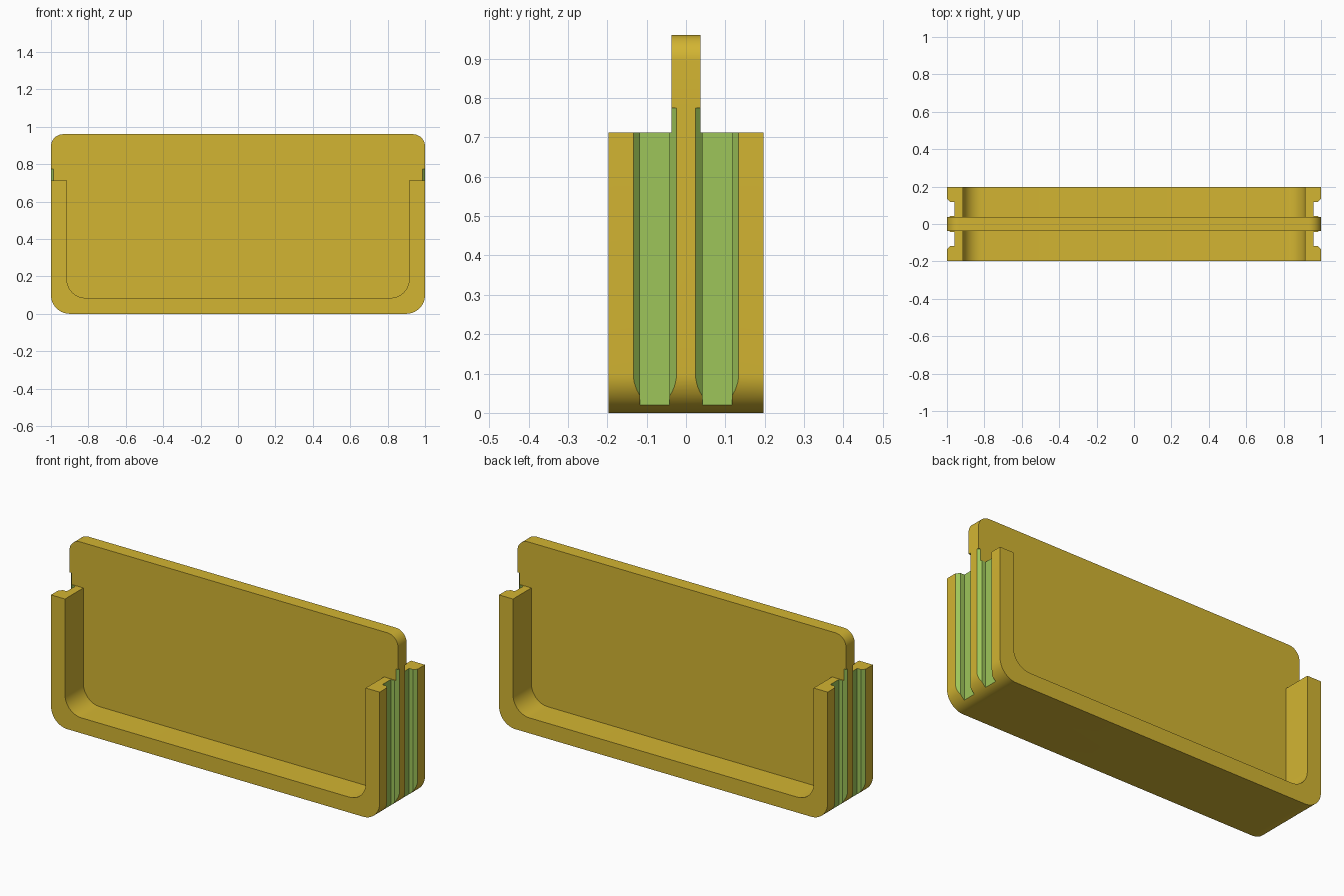
import bpy, bmesh, math

cube = bpy.data.objects.get("Cube")
if cube:
    bpy.data.objects.remove(cube, do_unlink=True)


def material(name, color):
    mat = bpy.data.materials.new(name)
    mat.use_nodes = True
    mat.diffuse_color = color
    mat.node_tree.nodes["Principled BSDF"].inputs["Base Color"].default_value = color
    return mat


gold = material("gold", (0.65, 0.46, 0.032, 1))
green = material("green", (0.34, 0.56, 0.10, 1))

HALF_DEPTH, PLATE_HALF = 0.197, 0.037
RIM_TOP, PLATE_TOP = 0.712, 0.96
WALL, CORNER = 0.085, 0.1


def arc(cx, cz, r, start, steps=14):
    """Quarter circle, anticlockwise from the start angle in degrees."""
    angles = [math.radians(start + 90 * i / steps) for i in range(steps + 1)]
    return [(cx + r * math.cos(a), cz + r * math.sin(a)) for a in angles]


def prism(name, points, offset, mat):
    """Closed solid: the 3D outline swept along the offset vector."""
    bm = bmesh.new()
    face = bm.faces.new([bm.verts.new(p) for p in points])
    swept = bmesh.ops.extrude_face_region(bm, geom=[face], use_keep_orig=True)
    verts = [v for v in swept["geom"] if isinstance(v, bmesh.types.BMVert)]
    bmesh.ops.translate(bm, vec=offset, verts=verts)
    bmesh.ops.recalc_face_normals(bm, faces=bm.faces)
    mesh = bpy.data.meshes.new(name)
    bm.to_mesh(mesh)
    bm.free()
    mesh.materials.append(mat)
    obj = bpy.data.objects.new(name, mesh)
    bpy.context.collection.objects.link(obj)
    return obj


def slab(name, outline, half_depth):
    points = [(x, -half_depth, z) for x, z in outline]
    return prism(name, points, (0, 2 * half_depth, 0), gold)


def combine(target, other, operation):
    mod = target.modifiers.new("combine", "BOOLEAN")
    mod.operation = operation
    mod.solver = "EXACT"
    mod.material_mode = "TRANSFER"
    mod.object = other
    bpy.context.view_layer.objects.active = target
    bpy.ops.object.modifier_apply(modifier=mod.name)
    bpy.data.objects.remove(other, do_unlink=True)


# U-shaped rim with rounded lower corners
base = arc(-1 + CORNER, CORNER, CORNER, 180) + arc(1 - CORNER, CORNER, CORNER, 270)
inner = 1 - WALL
hollow = (arc(-inner + CORNER, WALL + CORNER, CORNER, 180)
          + arc(inner - CORNER, WALL + CORNER, CORNER, 270))
rim = base + [(1, RIM_TOP), (inner, RIM_TOP)] + hollow[::-1] \
    + [(-inner, RIM_TOP), (-1, RIM_TOP)]
panel = slab("panel_with_rim", rim, HALF_DEPTH)

# Tall centre plate with rounded upper corners
r = 0.065
plate = base + arc(1 - r, PLATE_TOP - r, r, 0) + arc(-1 + r, PLATE_TOP - r, r, 90)
combine(panel, slab("plate", plate, PLATE_HALF), "UNION")

# Two chamfered grooves down each end
mouth, floor, flare = 0.055, 0.0375, 0.0175
middle, depth, overshoot = 0.079, 0.04, 0.05
half = [(1 - depth, floor), (1 - flare, floor), (1, mouth), (1 + overshoot, mouth + overshoot)]
# Straight mouth outside the wall keeps the cutters apart
half[-1] = (1 + overshoot, mouth)
section = half + [(x, -y) for x, y in reversed(half)]
for side in (-1, 1):
    for face in (-1, 1):
        points = [(side * x, face * middle + y, -0.1) for x, y in section]
        cutter = prism("groove_cutter", points, (0, 0, 0.1 + 0.775), green)
        cutter.hide_render = True
        combine(panel, cutter, "DIFFERENCE")

# Smooth rounded corners, crisp edges
bpy.ops.object.select_all(action="DESELECT")
panel.select_set(True)
bpy.context.view_layer.objects.active = panel
bpy.ops.object.shade_smooth_by_angle(angle=math.radians(30))
